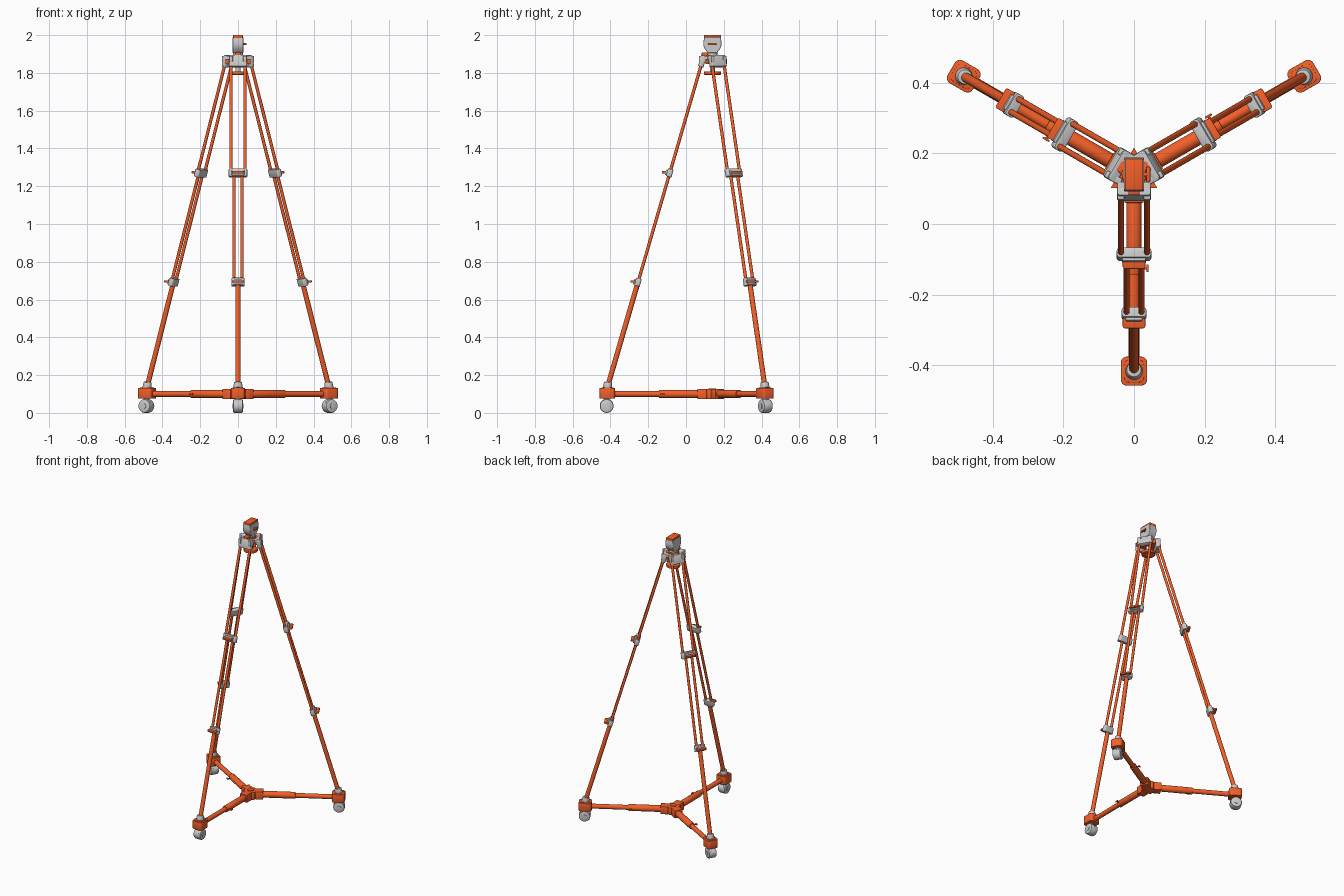
import bpy, bmesh
from math import radians, sin, cos, pi, atan
from mathutils import Matrix, Vector

if "Cube" in bpy.data.objects:
    bpy.data.objects.remove(bpy.data.objects["Cube"])

orange = bpy.data.materials.new("orange_metal")
orange.diffuse_color = (0.9, 0.115, 0.022, 1)
orange.use_nodes = True
orange.node_tree.nodes["Principled BSDF"].inputs["Base Color"].default_value = orange.diffuse_color
T = Matrix.Translation


def finish(name, bm, M, col):
    bmesh.ops.recalc_face_normals(bm, faces=bm.faces)
    me = bpy.data.meshes.new(name)
    bm.to_mesh(me)
    bm.free()
    me.transform(M)
    ob = bpy.data.objects.new(name, me)
    bpy.context.collection.objects.link(ob)
    if col:
        me.materials.append(col)
    bpy.ops.object.select_all(action='DESELECT')
    ob.select_set(True)
    bpy.context.view_layer.objects.active = ob
    bpy.ops.object.shade_smooth_by_angle(angle=radians(35))
    return ob


def box(name, M, c, s, col=None, bev=0.003, vert=0.0):
    """Box at c; 'vert' rounds the upright edges, 'bev' softens the rest."""
    bm = bmesh.new()
    bmesh.ops.create_cube(bm, size=1, matrix=T(c) @ Matrix.Diagonal((*s, 1)))
    if vert:
        ed = [e for e in bm.edges if abs(e.verts[0].co.z - e.verts[1].co.z) > 1e-5]
        bmesh.ops.bevel(bm, geom=ed, offset=vert, segments=5, profile=0.5, affect='EDGES')
    if bev:
        ed = [e for e in bm.edges if e.calc_face_angle(0) > 0.6]
        bmesh.ops.bevel(bm, geom=ed, offset=bev, segments=2, profile=0.5, affect='EDGES')
    return finish(name, bm, M, col)


def rod(name, M, a, b, r, col=None, r2=None, n=20, bev=0.0):
    """Cylinder or cone from point a to point b."""
    a, b = Vector(a), Vector(b)
    d = b - a
    bm = bmesh.new()
    bmesh.ops.create_cone(bm, cap_ends=True, segments=n, radius1=r,
                          radius2=r if r2 is None else r2, depth=d.length)
    if bev:
        ed = [e for e in bm.edges if e.calc_face_angle(0) > 0.9]
        bmesh.ops.bevel(bm, geom=ed, offset=bev, segments=2, profile=0.5, affect='EDGES')
    R = d.to_track_quat('Z', 'Y').to_matrix().to_4x4()
    return finish(name, bm, M @ T((a + b) / 2) @ R, col)


def slab(name, M, pts, h, col=None):
    """Outline in XY extruded symmetrically by h along Z."""
    bm = bmesh.new()
    f = bm.faces.new([bm.verts.new((x, y, -h / 2)) for x, y in pts])
    ex = bmesh.ops.extrude_face_region(bm, geom=[f])
    bmesh.ops.translate(bm, vec=(0, 0, h), verts=[v for v in ex['geom'] if isinstance(v, bmesh.types.BMVert)])
    return finish(name, bm, M, col)


C = T((0, 0.14, 0))
SLOPE = 0.291
TILT = Matrix.Rotation(-atan(SLOPE), 4, 'Y')


def on_leg(z, y=0):
    return (0.06 + (1.84 - z) * SLOPE, y, z)


for side, ang in (("front", -90), ("right", 30), ("left", 150)):
    L = C @ Matrix.Rotation(radians(ang), 4, 'Z')
    nm = lambda s: f"{side}_{s}"

    # telescoping leg: twin upper rods, twin middle rods, single lower tube
    for s in (-1, 1):
        rod(nm("upper_rod"), L, on_leg(1.86, s * .037), on_leg(1.265, s * .037), .0085, orange)
        rod(nm("middle_rod"), L, on_leg(1.275, s * .021), on_leg(0.695, s * .021), .0085, orange)
    rod(nm("lower_tube"), L, on_leg(0.70), on_leg(0.12), .0135, orange)

    # clamps with flip levers
    for z, w in ((1.27, .098), (0.692, .07)):
        K = L @ T(on_leg(z)) @ TILT
        box(nm("clamp"), K, (0, 0, 0), (.03, w, .042), vert=.01)
        box(nm("clamp_front"), K, (.016, 0, -.002), (.014, w * .68, .03))
        box(nm("clamp_lever"), L @ T(on_leg(z)), (.026, 0, .004), (.03, .064, .012), orange, vert=.006, bev=.002)

    # top yoke
    K = L @ T(on_leg(1.862)) @ TILT
    box(nm("yoke"), K, (0, 0, 0), (.03, .097, .062), vert=.01, bev=.004)
    for s in (-1, 1):
        box(nm("yoke_cheek"), L, (.046, s * .037, 1.872), (.05, .02, .036))
    box(nm("crown_arm"), L, (.036, 0, 1.875), (.05, .032, .036), orange)

    # dolly arm with lock knob
    rod(nm("dolly_outer_tube"), L, (.04, 0, .1), (.283, 0, .1), .0215, orange, n=24, bev=.002)
    rod(nm("dolly_inner_tube"), L, (.27, 0, .1), (.54, 0, .1), .0155, orange)
    rod(nm("lock_stem"), L, (.265, 0, .1), (.265, .036, .1), .004, orange, n=12)
    box(nm("lock_knob"), L, (.265, .038, .1), (.022, .006, .01), orange, bev=.002)
    box(nm("hub_bracket"), L, (.055, 0, .1), (.05, .054, .054), orange)

    # foot block with raised pad, and leg socket
    box(nm("foot_block"), L, (.556, 0, .104), (.082, .074, .056), orange, vert=.017, bev=.002)
    box(nm("foot_pad"), L, (.556, 0, .13), (.064, .056, .01), orange, vert=.014, bev=.001)
    rod(nm("foot_socket"), L, (.556, 0, .132), (.552, 0, .163), .025, None, .021, 24, .003)

    # caster: wheel, hub discs and hood
    rod(nm("caster_wheel"), L, (.56, -.027, .0365), (.56, .027, .0365), .0365, None, None, 24, .008)
    rod(nm("caster_hub"), L, (.56, -.03, .0365), (.56, .03, .0365), .014, n=16)
    arc = [(.038 * cos(a), .038 * sin(a)) for a in [radians(20 + 20 * i) for i in range(8)]]
    H = L @ T((.56, 0, .036)) @ Matrix.Rotation(pi / 2, 4, 'X')
    slab(nm("caster_hood"), H, arc, .03)
    rod(nm("caster_stem"), L, (.56, 0, .06), (.56, 0, .08), .016)

# dolly hub
rod("dolly_hub", C, (0, 0, .074), (0, 0, .126), .045, orange, n=6, bev=.002)
rod("dolly_hub_cap", C, (0, 0, .12), (0, 0, .13), .02, orange)

# crown: three-pointed plate, centre column and tightening knob
tri = [(.076 * cos(radians(90 + 120 * i)), .076 * sin(radians(90 + 120 * i))) for i in range(3)]
slab("crown_plate", C @ T((0, 0, 1.86)), tri, .026, orange)
rod("crown_bowl", C, (0, 0, 1.87), (0, 0, 1.895), .035, orange, n=24, bev=.003)
rod("crown_column", C, (0, 0, 1.79), (0, 0, 1.87), .014)
rod("crown_knob", C, (0, 0, 1.79), (0, 0, 1.808), .045, orange, n=12, bev=.003)

# fluid head: profile in the side plane, swept across x
rod("head_base", C, (0, 0, 1.885), (0, 0, 1.915), .027, None, None, 24, .002)
prof = [(-.022, 1.905), (.022, 1.905), (.04, 1.925), (.048, 1.945), (.048, 1.965), (.043, 1.99),
        (-.043, 1.99), (-.048, 1.965), (-.048, 1.945), (-.04, 1.925)]
X = C @ Matrix(((0, 0, 1, 0), (1, 0, 0, 0), (0, 1, 0, 0), (0, 0, 0, 1)))
head = slab("head_body", X, prof, .056)
bv = head.modifiers.new("soft_edges", 'BEVEL')
bv.width, bv.segments = .003, 2
box("head_top_plate", C, (0, 0, 1.992), (.051, .09, .016), orange, bev=.002)
box("head_front_bracket", C, (0, -.04, 1.888), (.032, .034, .04), orange)
rod("tilt_knob_stem", C, (.02, 0, 1.953), (.042, 0, 1.953), .006, orange, n=12)
box("tilt_knob", C, (.04, 0, 1.953), (.012, .045, .01), orange, bev=.003)
